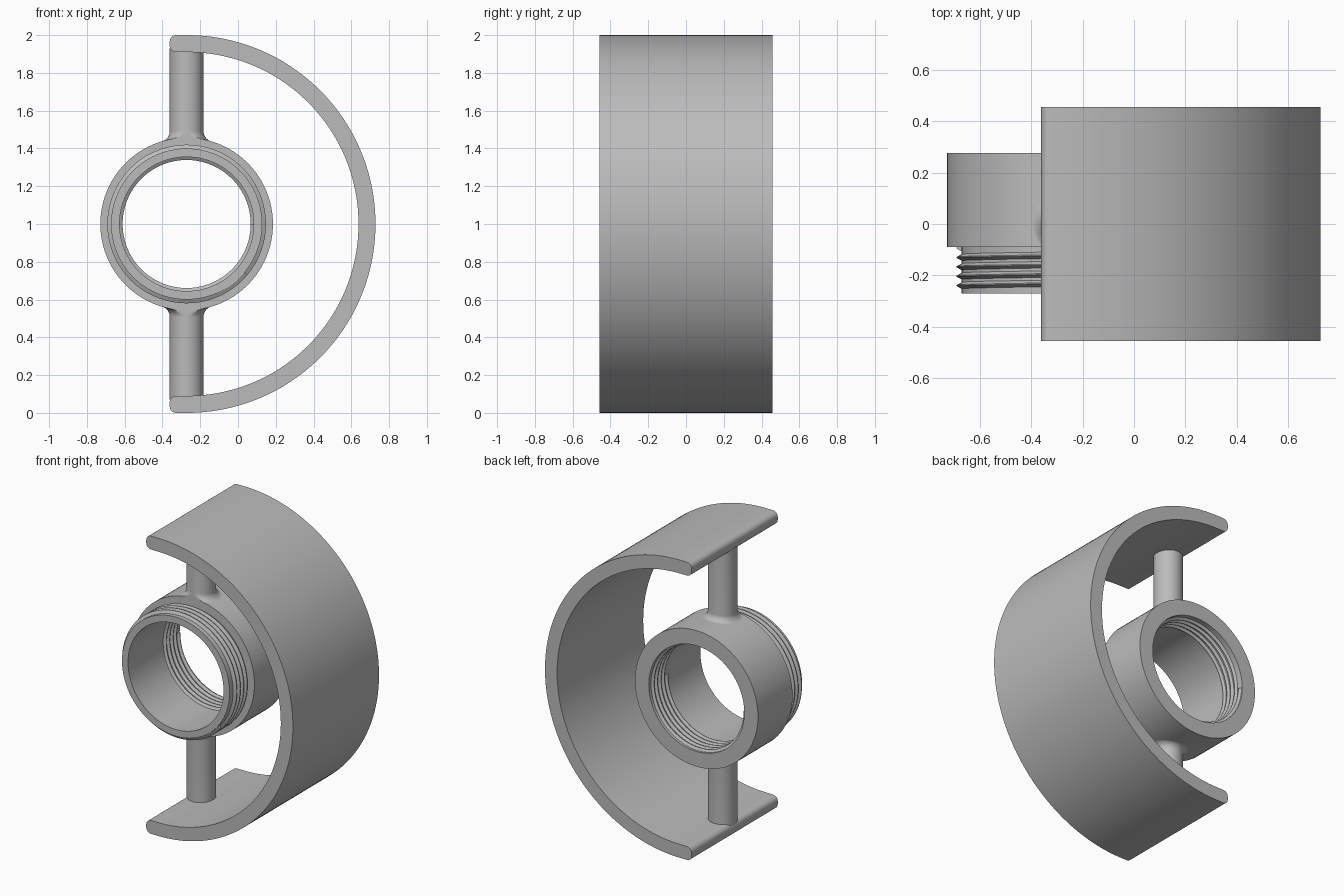
import bpy, bmesh, math

if "Cube" in bpy.data.objects:
    bpy.data.objects.remove(bpy.data.objects["Cube"])

CX, CZ = -0.272, 1.0               # shared axis of shell and collar
BORE, NECK, COLLAR = 0.355, 0.40, 0.457
FRONT, SHOULDER, BACK = -0.272, -0.09, 0.277
SHELL_OUT, SHELL_IN, HALF_DEPTH = 1.0, 0.91, 0.457
POST_R, FILLET = 0.09, 0.04

grey = bpy.data.materials.new("plain grey")
grey.use_nodes = True
colour = (0.5, 0.5, 0.5, 1)
grey.diffuse_color = colour
grey.node_tree.nodes["Principled BSDF"].inputs["Base Color"].default_value = colour


def finish(name, bm):
    bmesh.ops.recalc_face_normals(bm, faces=bm.faces)
    mesh = bpy.data.meshes.new(name)
    bm.to_mesh(mesh)
    bm.free()
    mesh.materials.append(grey)
    ob = bpy.data.objects.new(name, mesh)
    bpy.context.collection.objects.link(ob)
    bpy.ops.object.select_all(action='DESELECT')
    ob.select_set(True)
    bpy.context.view_layer.objects.active = ob
    bpy.ops.object.shade_smooth_by_angle(angle=math.radians(35))
    return ob


def loft(name, loops, ring=False, caps=False):
    """Skin closed cross-sections; ring joins last to first, caps closes the ends."""
    bm = bmesh.new()
    rows = [[bm.verts.new(p) for p in loop] for loop in loops]
    pairs = list(zip(rows, rows[1:])) + ([(rows[-1], rows[0])] if ring else [])
    for a, b in pairs:
        n = len(a)
        for i in range(n):
            j = (i + 1) % n
            bm.faces.new((a[i], a[j], b[j], b[i]))
    if caps:
        bm.faces.new(rows[0])
        bm.faces.new(rows[-1])
    return finish(name, bm)


def polar(r, a, y):
    return (CX + r * math.cos(a), y, CZ + r * math.sin(a))


# Curved shell: half ring with short straight, rounded lips
def lip(sign):
    pts = []
    r = 0.035
    for mid, start in ((SHELL_OUT - r, 90), (SHELL_IN + r, 180)):
        for k in range(7):
            a = math.radians(start + 15 * k)
            pts.append((CX - POST_R + r + r * math.cos(a),
                        CZ + sign * (mid + r * math.sin(a))))
    return pts


STEPS = 96
angles = [math.pi * (k / STEPS - 0.5) for k in range(STEPS + 1)]
outer = [(CX + SHELL_OUT * math.cos(a), CZ + SHELL_OUT * math.sin(a)) for a in angles]
inner = [(CX + SHELL_IN * math.cos(a), CZ + SHELL_IN * math.sin(a)) for a in reversed(angles)]
outline = outer + lip(1) + inner + lip(-1)[::-1]
loft("curved_shell", [[(x, y, z) for x, z in outline] for y in (-HALF_DEPTH, HALF_DEPTH)],
     caps=True)

# Collar with a narrower neck, turned around the y axis
profile = [(BORE, FRONT), (NECK, FRONT), (NECK, SHOULDER),
           (COLLAR, SHOULDER), (COLLAR, BACK), (BORE, BACK)]
SEG = 96
loft("collar", [[polar(r, math.tau * k / SEG, y) for r, y in profile] for k in range(SEG)],
     ring=True)


# Screw threads: a triangular ridge swept along a helix
def thread(name, base, tip, y_start, turns, pitch=0.0365, half=0.015):
    loops = []
    sink = base + (0.004 if tip < base else -0.004)
    for k in range(int(turns * 72) + 1):
        a = math.pi + math.tau * k / 72
        y = y_start - pitch * k / 72
        loops.append([polar(sink, a, y - half), polar(tip, a, y - 0.002),
                      polar(tip, a, y + 0.002), polar(sink, a, y + half)])
    loft(name, loops, caps=True)


thread("outer_thread", NECK, 0.42, -0.094, 4.4)
thread("inner_thread", BORE, 0.339, BACK - 0.018, 4.5)


# Posts joining the collar to the shell, with a flared foot
def post(name, sign):
    n = 48
    loops = []
    for k in range(9):
        t = math.radians(90 * k / 8)
        r = POST_R + FILLET * (1 - math.sin(t))
        rise = FILLET * (1 - math.cos(t))
        loop = []
        for i in range(n):
            a = math.tau * i / n
            dx = r * math.cos(a)
            y = max(r * math.sin(a), SHOULDER)
            h = math.sqrt(COLLAR ** 2 - dx ** 2) + rise - 0.001
            loop.append((CX + dx, y, CZ + sign * h))
        loops.append(loop)
    loops.append([(x, y, CZ + sign * (SHELL_IN + 0.02)) for x, y, z in loops[-1]])
    loft(name, loops, caps=True)


post("upper_post", 1)
post("lower_post", -1)
